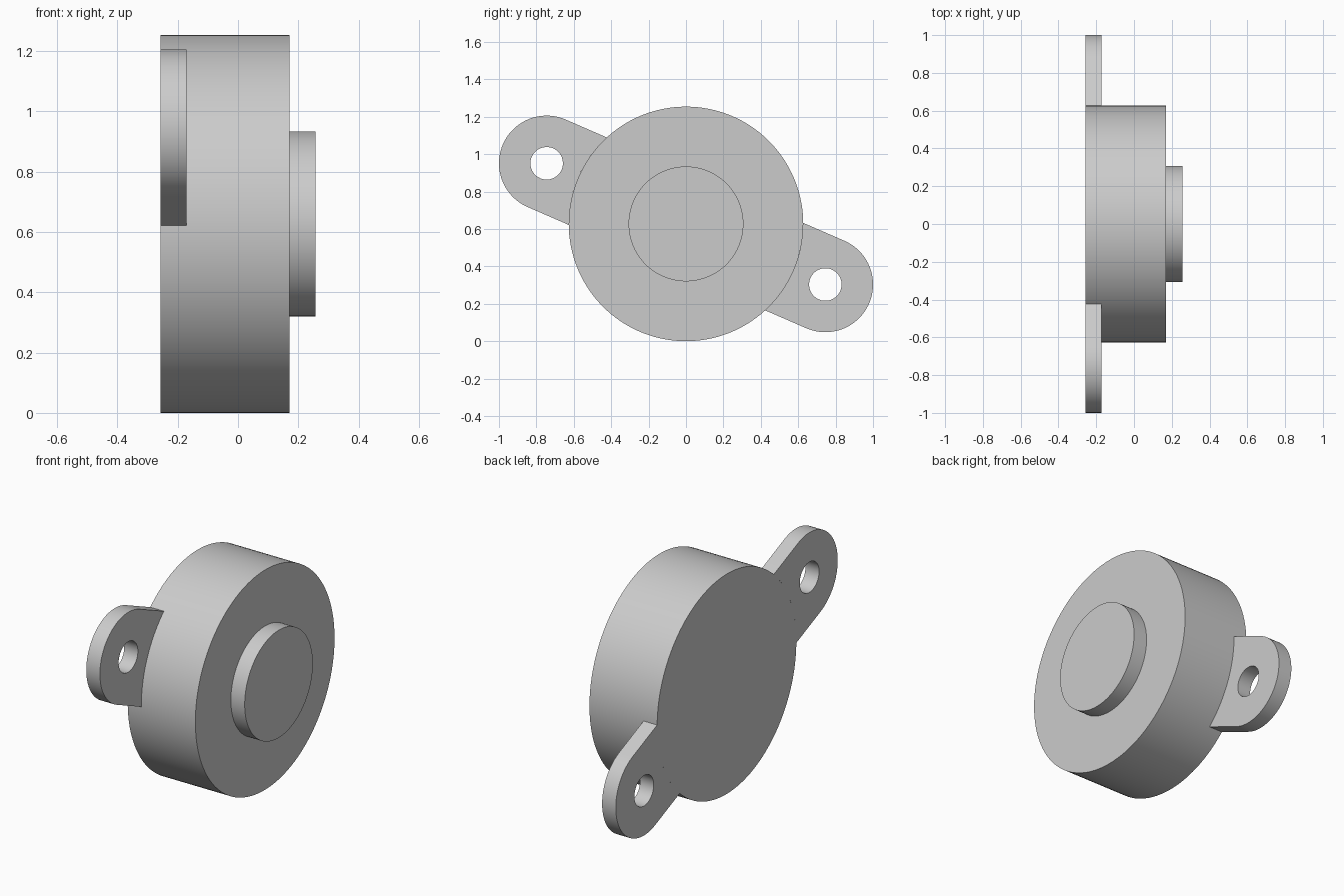
import bpy, bmesh
from math import radians, pi, sin, cos, asin, atan2, hypot
from mathutils import Matrix

cube = bpy.data.objects.get("Cube")
if cube:
    bpy.data.objects.remove(cube, do_unlink=True)

grey = bpy.data.materials.new("light grey")
grey.use_nodes = True
colour = (0.6, 0.6, 0.6, 1)
grey.diffuse_color = colour
grey.node_tree.nodes["Principled BSDF"].inputs["Base Color"].default_value = colour

R = 0.627                      # body radius, also height of its axis
BACK, SHOULDER, TIP = -0.257, 0.17, 0.257
EAR_THICK = 0.086
EAR_R, HOLE_R = 0.255, 0.087
EAR_Y, EAR_Z = 0.745, -0.324   # front-to-back and vertical offset of an ear


def finish(name, bm):
    bmesh.ops.recalc_face_normals(bm, faces=bm.faces)
    mesh = bpy.data.meshes.new(name)
    bm.to_mesh(mesh)
    bm.free()
    mesh.materials.append(grey)
    obj = bpy.data.objects.new(name, mesh)
    bpy.context.collection.objects.link(obj)
    bpy.ops.object.select_all(action='DESELECT')
    obj.select_set(True)
    bpy.context.view_layer.objects.active = obj
    bpy.ops.object.shade_smooth_by_angle(angle=radians(30))


def turned(name, profile, segments=128):
    """Revolve (x, radius) points around the x axis."""
    bm = bmesh.new()
    verts = [bm.verts.new((x, 0, r)) for x, r in profile]
    edges = [bm.edges.new(pair) for pair in zip(verts, verts[1:])]
    bmesh.ops.spin(bm, geom=verts + edges, axis=(1, 0, 0), cent=(0, 0, 0),
                   angle=2 * pi, steps=segments)
    bmesh.ops.remove_doubles(bm, verts=bm.verts, dist=1e-5)
    bmesh.ops.translate(bm, verts=bm.verts, vec=(0, 0, R))
    finish(name, bm)


def arc(cx, radius, start, end, steps):
    return [(cx + radius * cos(start + (end - start) * i / steps),
             radius * sin(start + (end - start) * i / steps))
            for i in range(steps + 1)]


def ear(name, turn):
    """Rounded lug with a hole, its inner end following the body wall."""
    bm = bmesh.new()
    reach = hypot(EAR_Y, EAR_Z)
    meet = asin(EAR_R / R)
    outline = arc(reach, EAR_R, -pi / 2, pi / 2, 48) + arc(0, R, meet, -meet, 20)
    hole = arc(reach, HOLE_R, 0, 2 * pi, 40)[:-1]
    edges = []
    for loop in (outline, hole):
        vs = [bm.verts.new((BACK, a, b)) for a, b in loop]
        edges += [bm.edges.new((v, vs[i - 1])) for i, v in enumerate(vs)]
    bmesh.ops.triangle_fill(bm, edges=edges, use_beauty=True)
    ext = bmesh.ops.extrude_face_region(bm, geom=bm.faces[:], use_keep_orig=True)
    top = [g for g in ext["geom"] if isinstance(g, bmesh.types.BMVert)]
    bmesh.ops.translate(bm, verts=top, vec=(EAR_THICK, 0, 0))
    matrix = Matrix.Translation((0, 0, R)) @ Matrix.Rotation(turn, 4, 'X')
    bmesh.ops.transform(bm, matrix=matrix, verts=bm.verts)
    finish(name, bm)


# Body with the raised round boss on one flat face
turned("body", [(BACK, 0), (BACK, R), (SHOULDER, R), (SHOULDER, 0.307),
                (TIP, 0.307), (TIP, 0)])

# Two mounting ears on opposite sides
tilt = atan2(EAR_Z, EAR_Y)
ear("back_ear", tilt)
ear("front_ear", tilt + pi)
